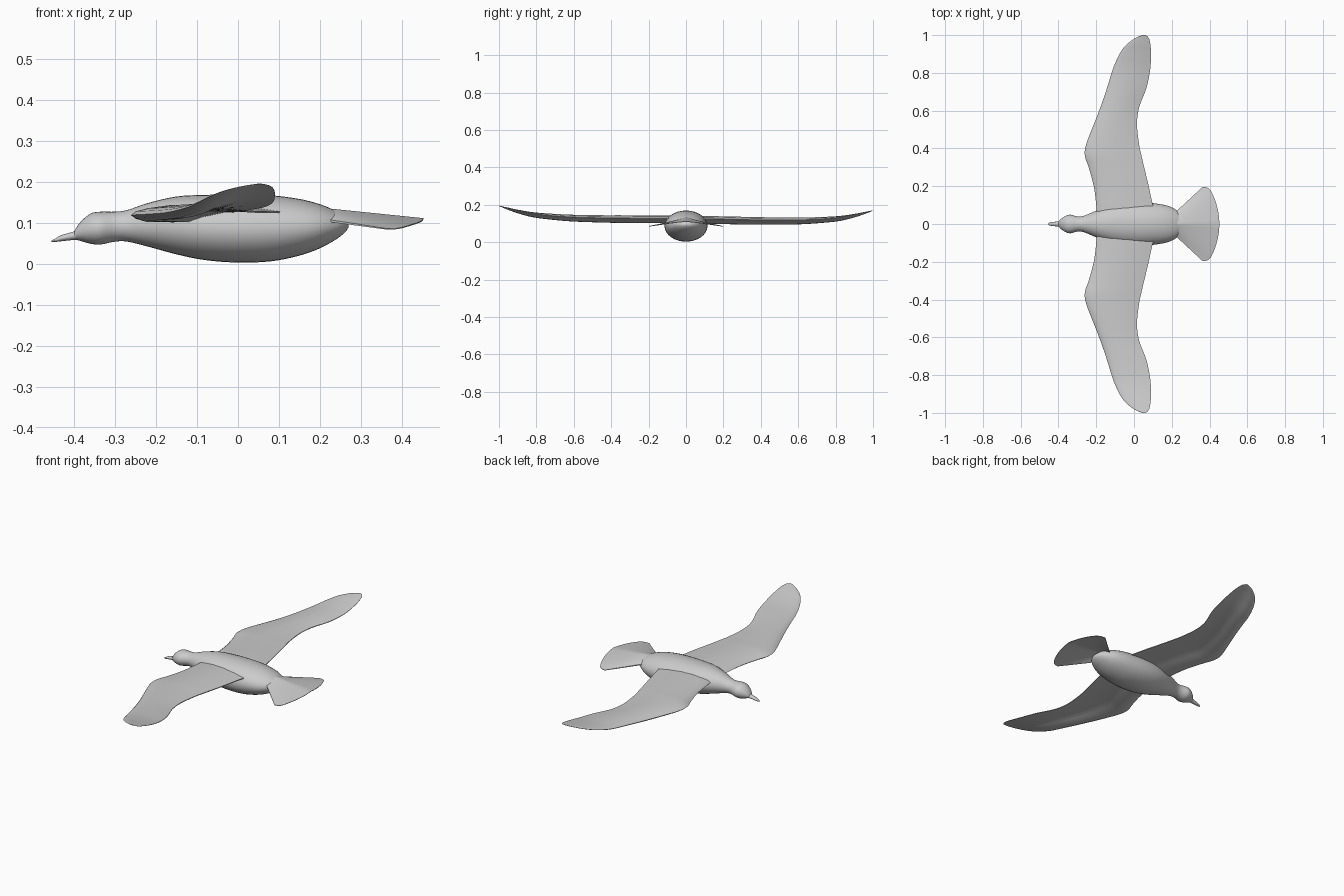
import bpy, bmesh, math


def smooth_rows(rows, steps):
    """Catmull-Rom interpolation through station rows."""
    out = []
    for i in range(len(rows) - 1):
        a, b, c, d = (rows[max(i - 1, 0)], rows[i], rows[i + 1],
                      rows[min(i + 2, len(rows) - 1)])
        for s in range(steps):
            t = s / steps
            out.append([0.5 * (2 * q + (r - p) * t + (2 * p - 5 * q + 4 * r - u) * t * t
                               + (3 * q - p - 3 * r + u) * t ** 3)
                        for p, q, r, u in zip(a, b, c, d)])
    out.append(list(rows[-1]))
    return out


def loft(name, rings):
    """Skin closed rings and cap both ends."""
    bm = bmesh.new()
    loops = [[bm.verts.new(p) for p in ring] for ring in rings]
    n = len(loops[0])
    for a, b in zip(loops, loops[1:]):
        for i in range(n):
            j = (i + 1) % n
            bm.faces.new((a[i], a[j], b[j], b[i]))
    bm.faces.new(loops[0])
    bm.faces.new(loops[-1])
    bmesh.ops.recalc_face_normals(bm, faces=bm.faces)
    me = bpy.data.meshes.new(name)
    bm.to_mesh(me)
    bm.free()
    ob = bpy.data.objects.new(name, me)
    bpy.context.collection.objects.link(ob)
    bpy.ops.object.select_all(action='DESELECT')
    ob.select_set(True)
    bpy.context.view_layer.objects.active = ob
    bpy.ops.object.shade_smooth_by_angle(angle=math.radians(40))
    return ob


def oval_loft(name, stations, steps, sides=32):
    """Stations are x, top z, bottom z, half width."""
    rings = []
    for x, top, bot, w in smooth_rows(stations, steps):
        mid, h = (top + bot) / 2, (top - bot) / 2
        rings.append([(x, w * math.cos(2 * math.pi * k / sides),
                       mid + h * math.sin(2 * math.pi * k / sides)) for k in range(sides)])
    return loft(name, rings)


# Body with neck and head
oval_loft("body", [
    (-0.400, 0.078, 0.060, 0.012), (-0.385, 0.101, 0.056, 0.028),
    (-0.360, 0.122, 0.049, 0.044), (-0.335, 0.127, 0.047, 0.049),
    (-0.300, 0.127, 0.054, 0.040), (-0.270, 0.131, 0.054, 0.042),
    (-0.220, 0.148, 0.042, 0.062), (-0.150, 0.164, 0.023, 0.090),
    (-0.080, 0.168, 0.009, 0.108), (0.0, 0.169, 0.003, 0.115),
    (0.080, 0.167, 0.006, 0.112), (0.150, 0.158, 0.020, 0.103),
    (0.200, 0.145, 0.038, 0.088), (0.240, 0.128, 0.060, 0.062),
    (0.262, 0.112, 0.078, 0.035), (0.270, 0.097, 0.090, 0.008)], 4)

# Beak, drooping to a blunt point
oval_loft("beak", [
    (-0.375, 0.092, 0.057, 0.024), (-0.400, 0.079, 0.058, 0.014),
    (-0.430, 0.070, 0.055, 0.011), (-0.448, 0.060, 0.053, 0.007),
    (-0.455, 0.056, 0.053, 0.002)], 4, 16)

# Wings: y, leading x, trailing x, base z, trailing lift, thickness
wing = smooth_rows([
    (0.03, -0.195, 0.125, 0.116, 0.008, 1.0), (0.10, -0.200, 0.100, 0.116, 0.008, 1.0),
    (0.20, -0.213, 0.078, 0.115, 0.008, 1.0), (0.30, -0.240, 0.054, 0.114, 0.008, 1.0),
    (0.36, -0.260, 0.040, 0.114, 0.008, 1.0), (0.42, -0.254, 0.027, 0.114, 0.008, 0.95),
    (0.53, -0.212, 0.016, 0.115, 0.008, 0.9), (0.62, -0.177, 0.028, 0.117, 0.008, 0.85),
    (0.72, -0.143, 0.066, 0.123, 0.008, 0.75), (0.82, -0.112, 0.086, 0.132, 0.010, 0.6),
    (0.90, -0.077, 0.090, 0.149, 0.009, 0.4), (0.95, -0.040, 0.087, 0.164, 0.006, 0.25),
    (0.985, 0.008, 0.078, 0.176, 0.002, 0.12), (1.00, 0.045, 0.062, 0.182, 0.0, 0.05)], 4)
section = [(0, 0), (0.04, 0.009), (0.14, 0.016), (0.32, 0.022), (0.55, 0.021),
           (0.8, 0.013), (1, 0.002), (1, -0.002), (0.8, 0.004), (0.55, 0.003),
           (0.38, -0.006), (0.26, -0.017), (0.12, -0.017), (0.04, -0.009)]
for side, name in ((-1, "left_wing"), (1, "right_wing")):
    # A slight bank raises one wing above the other
    loft(name, [[(le + t * (te - le), side * y,
                  z + lift * t + dz * thick - 0.0125 * side * y) for t, dz in section]
                for y, le, te, z, lift, thick in wing])

# Fanned tail, arched across its width: rows run from root to tip
ROWS, HALF = 8, 12
rings = []
for k in range(-HALF, HALF + 1):
    u = k / HALF
    a = abs(u)
    x0, y0 = 0.20, 0.045 * u
    y1 = 0.197 * math.sin(u * math.pi / 2 * 0.97) if a < 1 else 0.197 * u
    x1 = 0.452 - 0.055 * (y1 / 0.197) ** 2 - 0.033 * a ** 10
    upper, lower = [], []
    for r in range(ROWS + 1):
        f = r / ROWS
        x, y = x0 + (x1 - x0) * f, y0 + (y1 - y0) * f
        z = 0.134 - 0.095 * (x - 0.2) - 0.026 * a ** 1.3 * (1 - f) - 0.034 * a * f
        half = 0.003 * (1 - 0.6 * f)
        upper.append((x, y, z + half))
        lower.append((x, y, z - half))
    rings.append(upper + lower[::-1])
loft("tail", rings)
